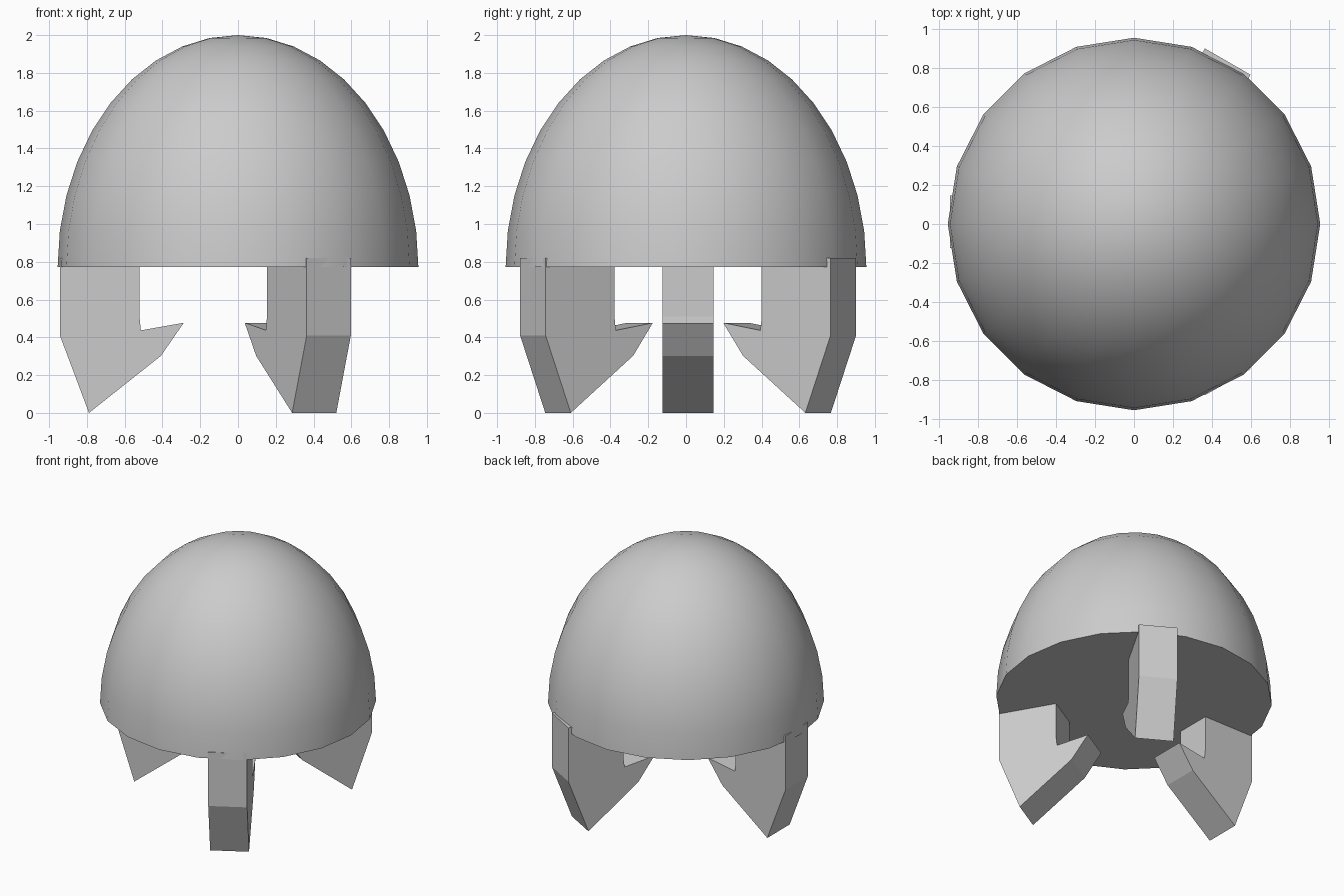
import bpy, bmesh, math
from mathutils import Matrix, Vector

if "Cube" in bpy.data.objects:
    bpy.data.objects.remove(bpy.data.objects["Cube"])

BASE_Z, RADIUS, HEIGHT = 0.772, 0.955, 1.228
LEG_CENTRE = Vector((0.006, 0.011, 0))
LEG_HALF_WIDTH = 0.135


def make_object(name, bm):
    bmesh.ops.recalc_face_normals(bm, faces=bm.faces)
    mesh = bpy.data.meshes.new(name)
    bm.to_mesh(mesh)
    bm.free()
    obj = bpy.data.objects.new(name, mesh)
    bpy.context.collection.objects.link(obj)
    return obj


# Dome: upper half of a stretched sphere, closed by a flat base
bm = bmesh.new()
bmesh.ops.create_uvsphere(bm, u_segments=20, v_segments=20, radius=1)
bmesh.ops.delete(bm, geom=[v for v in bm.verts if v.co.z < -0.01], context='VERTS')
bmesh.ops.contextual_create(bm, geom=[e for e in bm.edges if e.is_boundary])
bmesh.ops.scale(bm, vec=(RADIUS, RADIUS, HEIGHT), verts=bm.verts)
bmesh.ops.translate(bm, vec=(0, 0, BASE_Z), verts=bm.verts)
dome = make_object("dome", bm)
bpy.context.view_layer.objects.active = dome
dome.select_set(True)
bpy.ops.object.shade_smooth_by_angle(angle=math.radians(35))
dome.select_set(False)

# Claw legs: one profile (distance from centre, height), extruded sideways
PROFILE = [(0.949, 0.82), (0.949, 0.41), (0.795, 0), (0.414, 0.302),
           (0.293, 0.477), (0.520, 0.437), (0.528, 0.51), (0.528, 0.82)]


def make_leg(name, angle):
    bm = bmesh.new()
    face = bm.faces.new([bm.verts.new((r, -LEG_HALF_WIDTH, z)) for r, z in PROFILE])
    ext = bmesh.ops.extrude_face_region(bm, geom=[face], use_keep_orig=True)
    bmesh.ops.translate(bm, vec=(0, 2 * LEG_HALF_WIDTH, 0),
                        verts=[g for g in ext["geom"] if isinstance(g, bmesh.types.BMVert)])
    bm.transform(Matrix.Translation(LEG_CENTRE) @ Matrix.Rotation(math.radians(angle), 4, 'Z'))
    return make_object(name, bm)


for i, angle in enumerate((180, 300, 60)):
    make_leg(f"claw_leg_{i + 1}", angle)
